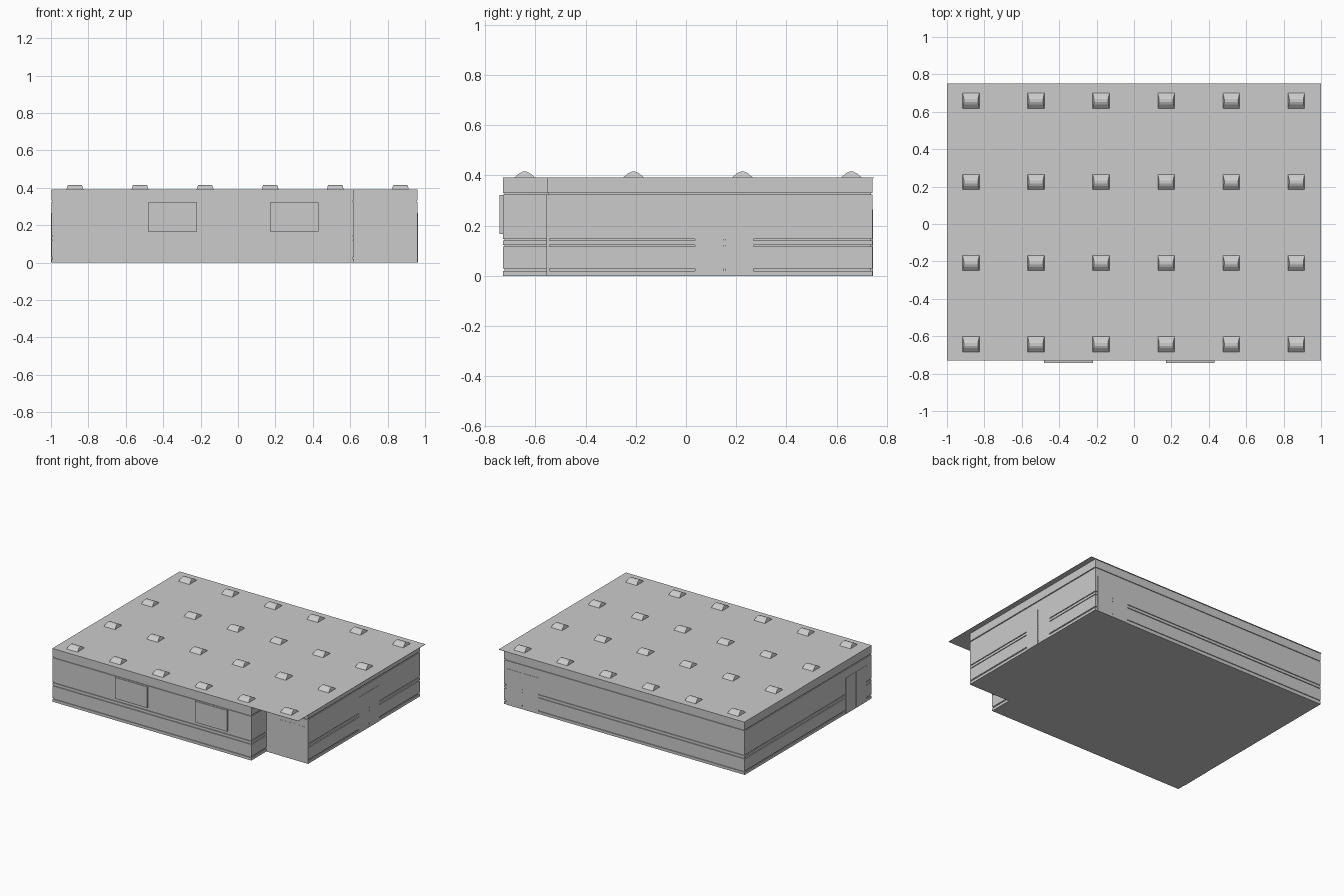
import bpy, bmesh

if "Cube" in bpy.data.objects:
    bpy.data.objects.remove(bpy.data.objects["Cube"])

def make(name, verts, faces):
    me = bpy.data.meshes.new(name)
    me.from_pydata(verts, [], faces)
    bm = bmesh.new()
    bm.from_mesh(me)
    bmesh.ops.recalc_face_normals(bm, faces=bm.faces)
    bm.to_mesh(me)
    bm.free()
    ob = bpy.data.objects.new(name, me)
    bpy.context.collection.objects.link(ob)
    return ob

def loft(name, rings):
    """Closed solid through rings of equal point count."""
    n = len(rings[0])
    verts = [p for r in rings for p in r]
    faces = [tuple(range(n))[::-1], tuple(range(len(verts) - n, len(verts)))]
    for k in range(len(rings) - 1):
        for i in range(n):
            j = (i + 1) % n
            faces.append((k*n + i, k*n + j, (k+1)*n + j, (k+1)*n + i))
    return make(name, verts, faces)

def box(name, x0, x1, y0, y1, z0, z1):
    return loft(name, [[(x0, y0, z), (x1, y0, z), (x1, y1, z), (x0, y1, z)] for z in (z0, z1)])

L, R, F, B = -0.998, 0.96, -0.73, 0.743    # outer wall planes
NX, NY = 0.62, -0.555                      # entrance notch corner
TOP = 0.39
PROUD = 0.002

# Walls: notched footprint with horizontal grooves
def footprint(z, d):
    return [(L+d, F+d, z), (NX-d, F+d, z), (NX-d, NY+d, z),
            (R-d, NY+d, z), (R-d, B-d, z), (L+d, B-d, z)]

rings = [footprint(0, 0)]
for z0, z1 in ((0.02, 0.029), (0.117, 0.122), (0.14, 0.146), (0.324, 0.331)):
    rings += [footprint(z0, 0), footprint(z0, 0.006), footprint(z1, 0.006), footprint(z1, 0)]
rings.append(footprint(TOP, 0))
loft("walls", rings)

# Roof sheet, overhanging the notch
box("roof", -1, 1, -0.73, 0.75, TOP, TOP + 0.002)

# Plain panel behind the notch entrance
box("entrance_panel", NX - 0.005, R, NY - 0.001, NY + 0.01, 0, 0.324)

# Double doors: two leaves with a centre gap
def doors(name, axis, plane, out, a, b):
    mid, gap = (a + b) / 2, 0.003
    p0, p1 = sorted((plane - out * 0.012, plane + out * PROUD))
    q0, q1 = sorted((plane - out * 0.012, plane - out * 0.004))
    for side, u0, u1 in (("left", a, mid - gap), ("right", mid + gap, b)):
        if axis == "x":
            box(f"{name}_{side}", u0, u1, p0, p1, 0, 0.265)
        else:
            box(f"{name}_{side}", p0, p1, u0, u1, 0, 0.265)
    if axis == "x":
        box(name + "_seam", a, b, q0, q1, 0, 0.265)
    else:
        box(name + "_seam", q0, q1, a, b, 0, 0.265)

doors("front_door", "x", NY, -1, 0.73, 0.95)
doors("back_door", "x", B, 1, 0.68, 0.94)
doors("right_door", "y", R, 1, 0.035, 0.27)
doors("left_door", "y", L, -1, -0.67, -0.43)

# Front sign boards, left blank
for i, x in enumerate((-0.48, 0.17)):
    box(f"front_board_{i+1}", x, x + 0.26, F - 0.013, F + 0.01, 0.167, 0.322)

# Roof skylights: faceted domes with sloped ends
section = [(0.045, 0.042, 0), (0.040, 0.021, 0.018), (0.037, 0.008, 0.024)]
for r in range(4):
    for c in range(6):
        cx, cy = -0.872 + 0.348 * c, -0.643 + 0.434 * r
        loft(f"skylight_{r+1}_{c+1}",
             [[(cx + sx*hx, cy + sy*hy, TOP + 0.001 + z)
               for sx, sy in ((-1, -1), (1, -1), (1, 1), (-1, 1))] for hx, hy, z in section])
